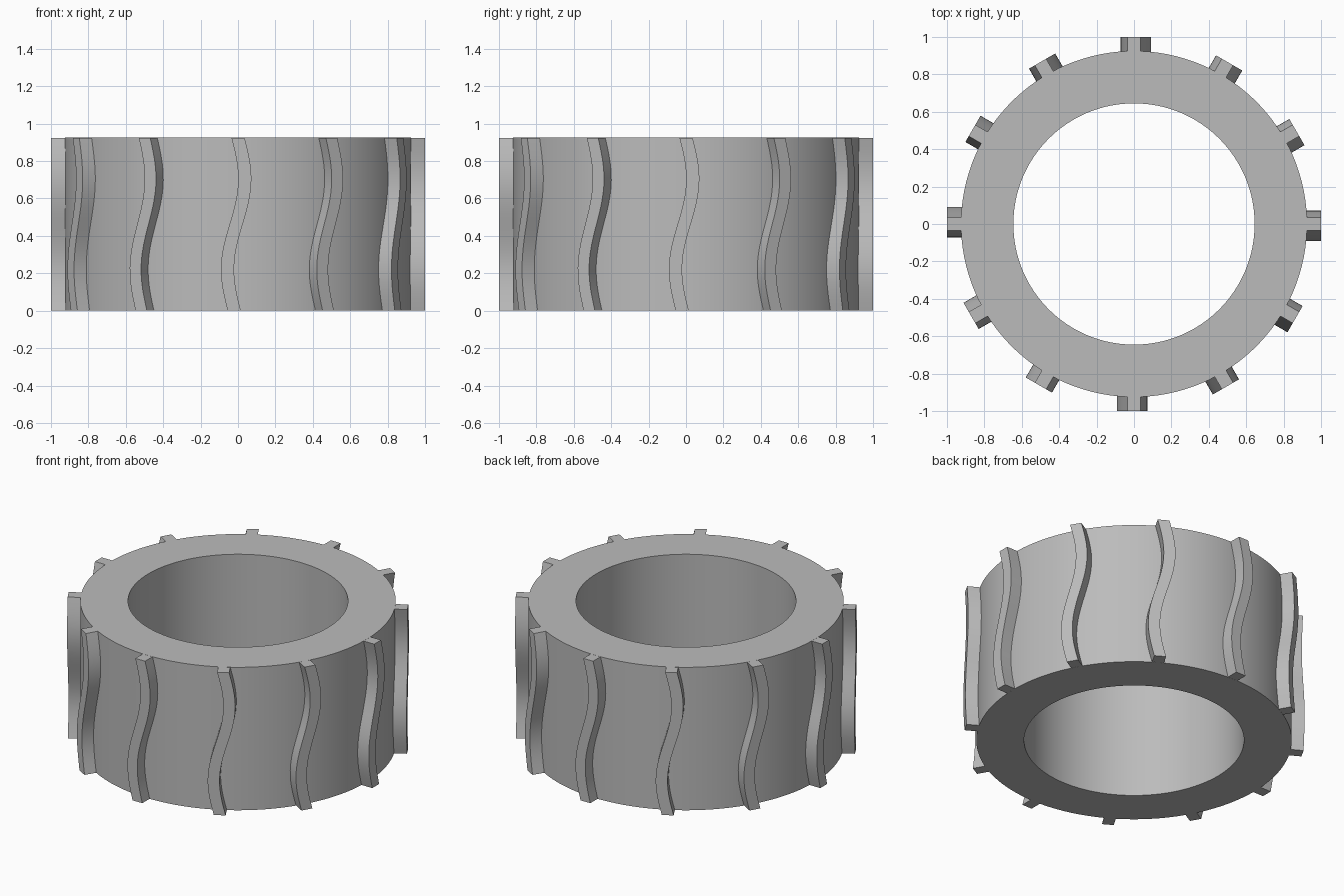
import bpy, bmesh, math
from mathutils import Matrix

HEIGHT = 0.925
OUTER, INNER = 0.925, 0.645
RIB_TIP, RIB_WIDTH, RIB_COUNT = 1.0, 0.07, 12

cube = bpy.data.objects.get("Cube")
if cube:
    bpy.data.objects.remove(cube, do_unlink=True)

grey = bpy.data.materials.new("neutral_grey")
grey.use_nodes = True
grey.diffuse_color = (0.5, 0.5, 0.5, 1)
grey.node_tree.nodes["Principled BSDF"].inputs["Base Color"].default_value = (0.5, 0.5, 0.5, 1)


def finish(bm, name, angle=35):
    """Turn a bmesh into a shaded object."""
    bmesh.ops.recalc_face_normals(bm, faces=bm.faces)
    mesh = bpy.data.meshes.new(name)
    bm.to_mesh(mesh)
    bm.free()
    mesh.materials.append(grey)
    obj = bpy.data.objects.new(name, mesh)
    bpy.context.collection.objects.link(obj)
    bpy.ops.object.select_all(action="DESELECT")
    obj.select_set(True)
    bpy.context.view_layer.objects.active = obj
    bpy.ops.object.shade_smooth_by_angle(angle=math.radians(angle))
    return obj


def loft(bm, sections, closed=False):
    """Join equal vertex loops with quads, capping the ends if open."""
    loops = [[bm.verts.new(p) for p in s] for s in sections]
    pairs = list(zip(loops, loops[1:] + loops[:1])) if closed else list(zip(loops, loops[1:]))
    for a, b in pairs:
        for i in range(len(a)):
            j = (i + 1) % len(a)
            bm.faces.new((a[i], a[j], b[j], b[i]))
    if not closed:
        bm.faces.new(loops[0])
        bm.faces.new(loops[-1])


# Hollow ring body: a rectangular profile swept round the axis
bm = bmesh.new()
profile = [(INNER, 0), (OUTER, 0), (OUTER, HEIGHT), (INNER, HEIGHT)]
steps = 128
loft(bm, [[(r * math.cos(a), r * math.sin(a), z) for r, z in profile]
          for a in (2 * math.pi * i / steps for i in range(steps))], closed=True)
finish(bm, "ring_body")


# Wavy rib: a rectangular bar following an S-curve up the wall
def rib_section(t):
    x = -0.01 - 0.041 * math.sin(2 * math.pi * t) + 0.02 * (t - 0.5)
    z = 0.0005 + t * (HEIGHT - 0.001)
    h = RIB_WIDTH / 2
    return [(x - h, -0.912, z), (x + h, -0.912, z), (x + h, -RIB_TIP, z), (x - h, -RIB_TIP, z)]


for n in range(RIB_COUNT):
    bm = bmesh.new()
    loft(bm, [rib_section(i / 32) for i in range(33)])
    # Round only the outer edges
    rim = [e for e in bm.edges
           if len(e.link_faces) == 2 and e.calc_face_angle(0) > 1
           and all(v.co.y < -0.99 for v in e.verts)]
    bmesh.ops.bevel(bm, geom=rim, offset=0.013, segments=3, profile=0.5, affect="EDGES")
    bm.transform(Matrix.Rotation(2 * math.pi * n / RIB_COUNT, 4, "Z"))
    finish(bm, f"wavy_rib_{n + 1}", 40)
